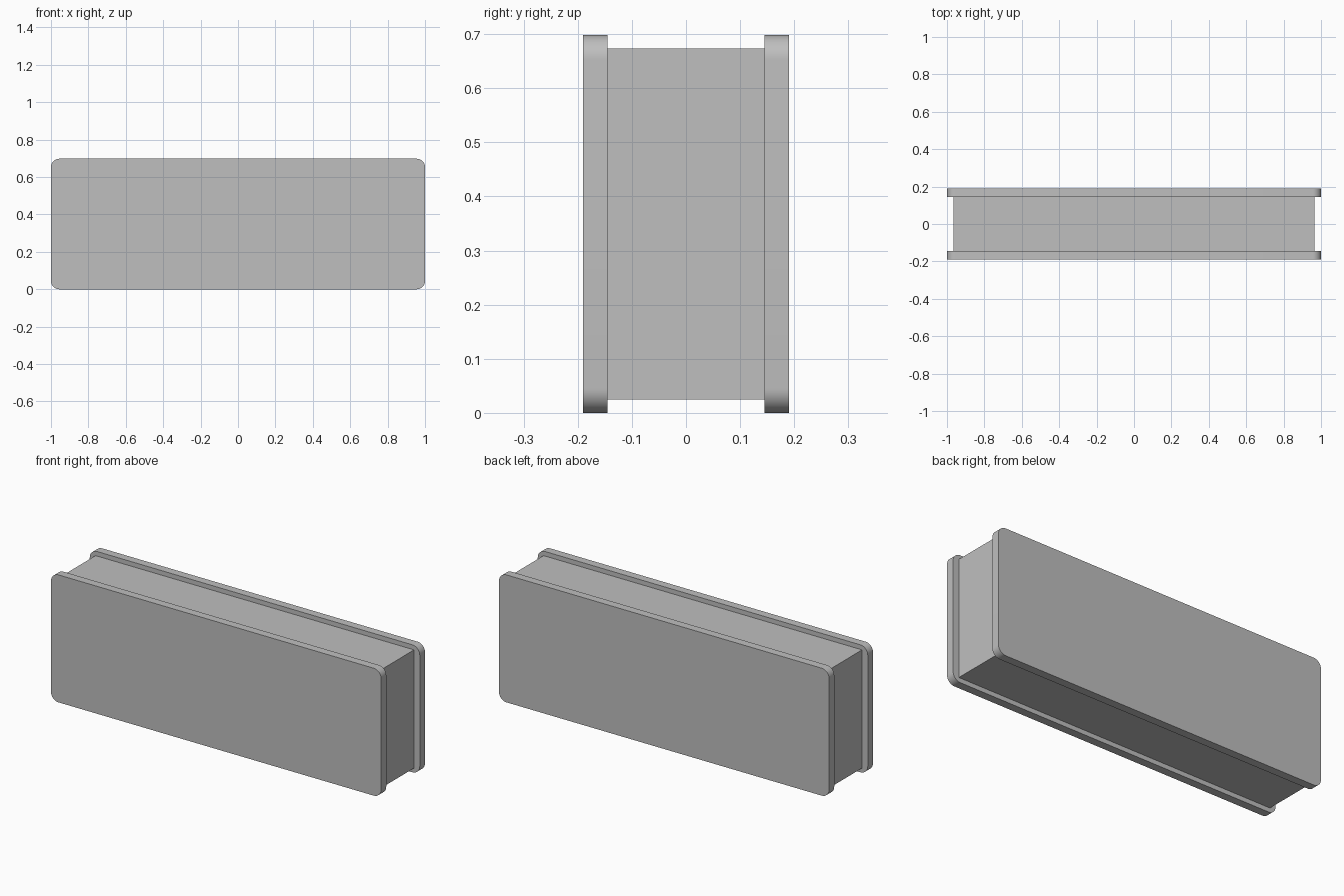
import bpy
import bmesh
from math import radians, sin, cos

WIDTH, HEIGHT = 2.0, 0.698
INNER, OUTER = 0.145, 0.19      # plate faces, measured from the middle
RADIUS, STEPS = 0.045, 10

cube = bpy.data.objects.get("Cube")
if cube:
    bpy.data.objects.remove(cube, do_unlink=True)

grey = bpy.data.materials.new("plain grey")
grey.use_nodes = True
colour = (0.52, 0.52, 0.52, 1)
grey.diffuse_color = colour
grey.node_tree.nodes["Principled BSDF"].inputs["Base Color"].default_value = colour


def rounded_rectangle(w, h, r):
    """Outline around the centre, corner by corner."""
    points = []
    for start, sx, sz in ((0, 1, 1), (90, -1, 1), (180, -1, -1), (270, 1, -1)):
        for i in range(STEPS + 1):
            a = radians(start + 90 * i / STEPS)
            points.append((sx * (w / 2 - r) + r * cos(a),
                           sz * (h / 2 - r) + r * sin(a)))
    return points


def extrude_outline(name, points, y0, y1):
    """Solid with the x-z outline swept from y0 to y1."""
    bm = bmesh.new()
    face = bm.faces.new([bm.verts.new((x, y0, z + HEIGHT / 2)) for x, z in points])
    swept = bmesh.ops.extrude_face_region(bm, geom=[face], use_keep_orig=True)["geom"]
    verts = [v for v in swept if isinstance(v, bmesh.types.BMVert)]
    bmesh.ops.translate(bm, verts=verts, vec=(0, y1 - y0, 0))
    bmesh.ops.recalc_face_normals(bm, faces=bm.faces)
    mesh = bpy.data.meshes.new(name)
    bm.to_mesh(mesh)
    bm.free()
    mesh.materials.append(grey)
    obj = bpy.data.objects.new(name, mesh)
    bpy.context.collection.objects.link(obj)
    return obj


# Square-edged core block
w, h = 1.93 / 2, 0.648 / 2
extrude_outline("core", [(w, h), (-w, h), (-w, -h), (w, -h)], -INNER, INNER)

# Rounded cover plates, front and back
outline = rounded_rectangle(WIDTH, HEIGHT, RADIUS)
for name, side in (("front_plate", -1), ("back_plate", 1)):
    plate = extrude_outline(name, outline, side * INNER, side * OUTER)
    bpy.ops.object.select_all(action="DESELECT")
    plate.select_set(True)
    bpy.context.view_layer.objects.active = plate
    bpy.ops.object.shade_smooth_by_angle(angle=radians(30))
